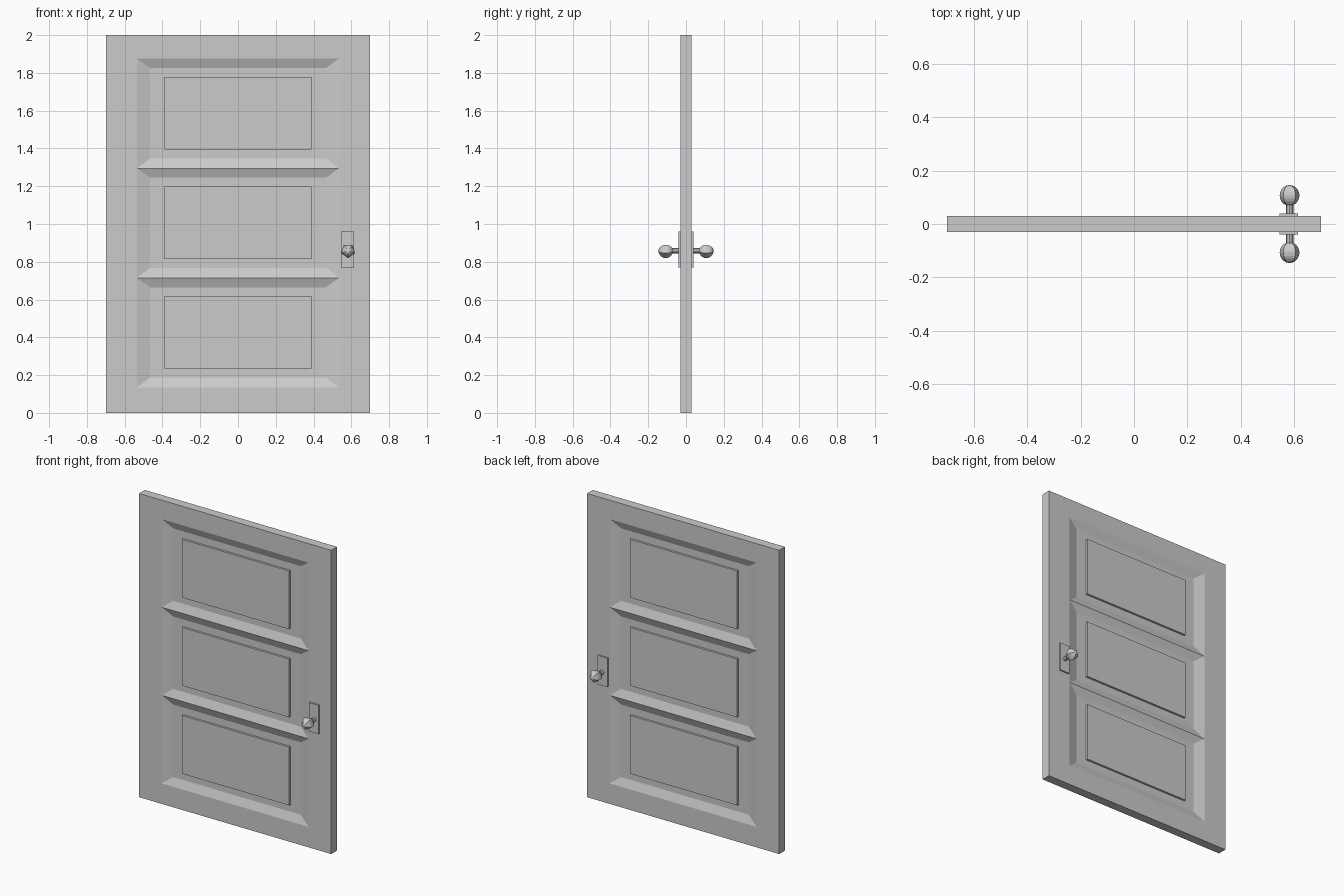
import bpy, bmesh, math

if "Cube" in bpy.data.objects:
    bpy.data.objects.remove(bpy.data.objects["Cube"])

T = 0.03        # half thickness of the door
DEPTH = 0.02    # depth of the panel recess
RAISE = 0.014   # height of the raised field above the recess
HX, HZ = 0.583, 0.858   # handle axis


def make_object(name, bm):
    bmesh.ops.recalc_face_normals(bm, faces=bm.faces)
    me = bpy.data.meshes.new(name)
    bm.to_mesh(me)
    bm.free()
    ob = bpy.data.objects.new(name, me)
    bpy.context.collection.objects.link(ob)
    return ob


def rect(bm, hw, z0, z1, y):
    return [bm.verts.new(p) for p in ((-hw, y, z0), (hw, y, z0), (hw, y, z1), (-hw, y, z1))]


def bridge(bm, a, b):
    n = len(a)
    for i in range(n):
        j = (i + 1) % n
        bm.faces.new((a[i], a[j], b[j], b[i]))


# Door slab with three bevelled, recessed panels on each face
bm = bmesh.new()
outlines = []
for s in (-1, 1):
    y = s * T
    outer = rect(bm, 0.70, 0, 2.0, y)
    outlines.append(outer)
    left, right = [], []
    for i in range(3):
        z0, z1 = 0.135 + 0.58 * i, 0.135 + 0.58 * (i + 1)
        loops = [rect(bm, 0.535, z0, z1, y),
                 rect(bm, 0.465, z0 + 0.053, z1 - 0.05, y - s * DEPTH),
                 rect(bm, 0.39, z0 + 0.10, z1 - 0.097, y - s * DEPTH),
                 rect(bm, 0.39, z0 + 0.10, z1 - 0.097, y - s * (DEPTH - RAISE))]
        for a, b in zip(loops, loops[1:]):
            bridge(bm, a, b)
        bm.faces.new(loops[-1])
        left += [loops[0][0], loops[0][3]]
        right += [loops[0][1], loops[0][2]]
    # flat surround: bottom rail, top rail and the two stiles
    bm.faces.new((outer[0], outer[1], right[0], left[0]))
    bm.faces.new((outer[3], left[-1], right[-1], outer[2]))
    bm.faces.new([outer[0]] + left + [outer[3]])
    bm.faces.new([outer[1]] + right + [outer[2]])
bridge(bm, *outlines)
bmesh.ops.remove_doubles(bm, verts=bm.verts, dist=1e-5)
make_object("door", bm)


# Five-sided turned shape around the handle axis
def turned(name, profile, sides, side):
    bm = bmesh.new()
    rings = []
    for r, d in profile:
        rings.append([bm.verts.new((HX + r * math.sin(2 * math.pi * k / sides), side * d,
                                    HZ - r * math.cos(2 * math.pi * k / sides)))
                      for k in range(sides)])
    for a, b in zip(rings, rings[1:]):
        bridge(bm, a, b)
    bm.faces.new(rings[0])
    bm.faces.new(rings[-1])
    bmesh.ops.remove_doubles(bm, verts=bm.verts, dist=1e-5)
    return make_object(name, bm)


for side, label in ((-1, "front"), (1, "back")):
    # Cover plate
    bm = bmesh.new()
    bmesh.ops.create_cube(bm, size=1)
    for v in bm.verts:
        v.co = (0.58 + v.co.x * 0.07, side * 0.033 + v.co.y * 0.014, 0.865 + v.co.z * 0.19)
    make_object(label + "_plate", bm)
    # Spindle and knob
    turned(label + "_spindle", [(0.014, 0.035), (0.014, 0.075)], 8, side)
    ball = [(max(0.039 * math.sin(math.pi * k / 10), 0.0005), 0.107 - 0.039 * math.cos(math.pi * k / 10))
            for k in range(11)]
    turned(label + "_knob", ball, 5, side)
